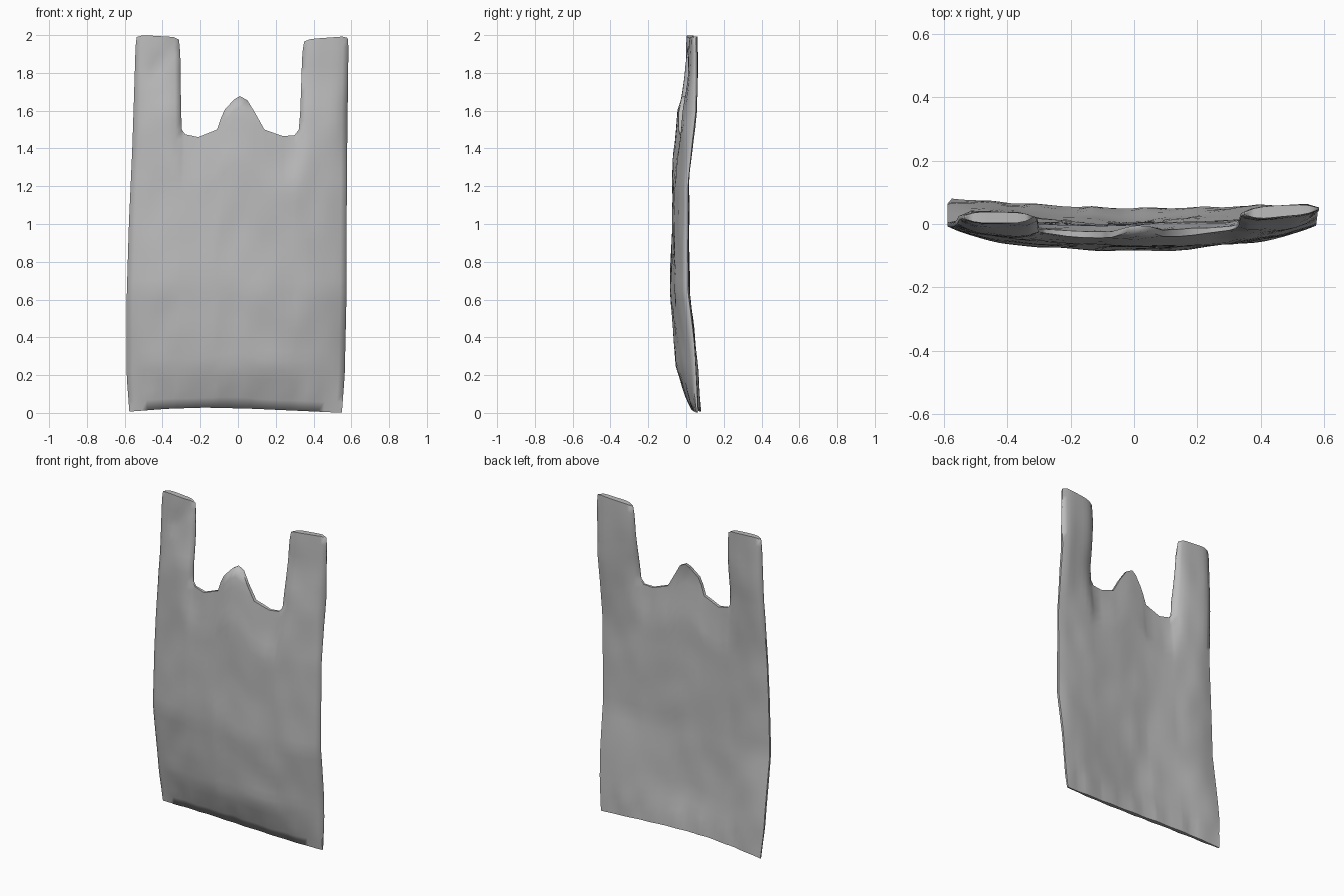
import bpy, bmesh, math
from mathutils import Vector, noise

if "Cube" in bpy.data.objects:
    bpy.data.objects.remove(bpy.data.objects["Cube"])


def curve(points, t):
    """Piecewise linear lookup in a list of (key, value)."""
    if t <= points[0][0]:
        return points[0][1]
    for (a, p), (b, q) in zip(points, points[1:]):
        if t <= b:
            return p + (q - p) * (t - a) / (b - a)
    return points[-1][1]


# Silhouette of the bag
LEFT = [(0, -.575), (.2, -.59), (.6, -.59), (1, -.578), (1.4, -.56), (1.7, -.55), (1.96, -.542), (2, -.535)]
RIGHT = [(0, .55), (.2, .565), (.6, .574), (1, .575), (1.4, .578), (1.96, .585), (2, .578)]
IN_LEFT = [(1.5, -.298), (1.6, -.302), (1.9, -.306), (2, -.315)]
IN_RIGHT = [(1.5, .322), (1.6, .33), (1.9, .34), (2, .355)]
NOTCH = [(-.298, 1.5), (-.28, 1.475), (-.21, 1.46), (-.16, 1.48), (-.11, 1.5), (-.09, 1.56), (-.07, 1.605),
         (-.02, 1.66), (.01, 1.677), (.05, 1.655), (.09, 1.59), (.14, 1.5), (.19, 1.482), (.24, 1.465),
         (.3, 1.47), (.322, 1.5)]
HEM = [(-.58, .005), (-.35, .022), (-.15, .028), (.1, .022), (.55, .002)]
HANDLE_TOP = [(-.54, 1.99), (-.52, 2.0), (-.33, 1.99), (-.3, 1.975), (.32, 1.965), (.36, 1.98), (.56, 1.993), (.58, 1.985)]
# Depth of the bag: centre line at the side edges and in the middle, half thickness
EDGE_Y = [(0, .068), (.25, .05), (.35, .04), (.5, .02), (.65, .0), (1.2, .0), (1.45, .018), (1.6, .032), (2, .034)]
MID_Y = [(0, .044), (.25, -.02), (.45, -.033), (.65, -.043), (1.2, -.035), (1.5, -.035), (1.6, -.033),
         (1.67, -.015), (1.8, .01), (2, .022)]
HALF = [(0, .008), (.1, .024), (.25, .036), (.65, .04), (1.2, .035), (1.5, .03), (1.75, .025), (2, .016)]

BODY_ROWS, HANDLE_ROWS, HANDLE_COLS = 28, 10, 8
L0, R0 = curve(LEFT, 1.5), curve(RIGHT, 1.5)
cols = [L0 + (NOTCH[0][0] - L0) * i / HANDLE_COLS for i in range(HANDLE_COLS)]
cols += [p[0] for p in NOTCH]
cols += [NOTCH[-1][0] + (R0 - NOTCH[-1][0]) * (i + 1) / HANDLE_COLS for i in range(HANDLE_COLS)]
LAST = len(cols) - 1


def is_handle(c):
    """Column segment c carries a handle."""
    return c < HANDLE_COLS or c >= LAST - HANDLE_COLS


def flat_position(c, r):
    """Position in the front plane of grid node (column, row)."""
    x0 = cols[c]
    f = (x0 - L0) / (R0 - L0)
    if r <= BODY_ROWS:
        low = curve(HEM, x0)
        z = low + (curve(NOTCH, x0) - low) * r / BODY_ROWS
        if z < 1.5:
            a, b = curve(LEFT, z), curve(RIGHT, z)
            return a + (b - a) * f, z
        return x0, z
    z = 1.5 + (curve(HANDLE_TOP, x0) - 1.5) * (r - BODY_ROWS) / HANDLE_ROWS
    if c <= HANDLE_COLS:
        a, b, g = curve(LEFT, z), curve(IN_LEFT, z), c / HANDLE_COLS
    else:
        a, b, g = curve(IN_RIGHT, z), curve(RIGHT, z), (c - LAST + HANDLE_COLS) / HANDLE_COLS
    return a + (b - a) * g, z


def depth(x, z, c, r, side):
    """Front (-1) or back (+1) surface with soft film wrinkles."""
    a, b = curve(LEFT, z), curve(RIGHT, z)
    u = min(1, abs((x - a) / (b - a) * 2 - 1))
    k = u ** 1.8
    y = curve(MID_Y, z) * (1 - k) + curve(EDGE_Y, z) * k
    # the bag twists slightly from hem to handles
    y += x / .58 * curve([(0, -.009), (.4, 0), (1.2, .004), (1.6, .014), (2, .014)], z)
    # lens-shaped section, each handle turning into its own flattened tube
    lens = 1 - .82 * u ** 6
    if c <= HANDLE_COLS or c >= LAST - HANDLE_COLS:
        g = min(c, LAST - c) / HANDLE_COLS
        tube = 1 - .75 * abs(2 * g - 1) ** 4
        lens += (tube - lens) * min(1, max(0, (z - 1.3) / .2))
    else:
        lens *= 1 - .65 * max(0, min(1, (r / BODY_ROWS - .82) / .18))
    half = curve(HALF, z) * lens
    # broad creases
    fade = min(1, z / .25) * min(1, half / .03)
    n = noise.noise(Vector((x * 3.2 + side * 7, side * 3.1, z * 2.2)))
    n2 = noise.noise(Vector((x * 8 + z * 2, 5 + side * 4, z * 4.5 - x * 3)))
    half += fade * (.008 * n + .007 * n2)
    # puckers above the hem
    hem = max(0, 1 - abs(z - .08) / .1)
    half += .008 * hem * abs(math.sin(x * 15 + side)) * math.sin(x * 37)
    # pulls hanging from both sides of the mouth
    for px in (-.27, .27):
        pull = math.exp(-((x - px) / .05) ** 2) * max(0, 1 - abs(z - 1.36) / .22)
        half -= .01 * pull
    return y + side * max(half, .004)


# Bag film: front and back panels joined along their shared outline
bm = bmesh.new()
nodes = {}


def node(side, c, r):
    if (side, c, r) not in nodes:
        x, z = flat_position(c, r)
        nodes[side, c, r] = bm.verts.new((x, depth(x, z, c, r, side), z))
    return nodes[side, c, r]


edge_use = {}
for c in range(LAST):
    for r in range(BODY_ROWS + (HANDLE_ROWS if is_handle(c) else 0)):
        ring = [(c, r), (c + 1, r), (c + 1, r + 1), (c, r + 1)]
        bm.faces.new([node(-1, *p) for p in ring])
        bm.faces.new([node(1, *p) for p in reversed(ring)])
        for a, b in zip(ring, ring[1:] + ring[:1]):
            if (b, a) in edge_use:
                del edge_use[b, a]
            else:
                edge_use[a, b] = True
for a, b in edge_use:
    bm.faces.new([node(-1, *b), node(-1, *a), node(1, *a), node(1, *b)])

# Diagonal fold on the left handle
a, d = Vector((-.46, 1.8)), Vector((.16, .18)).normalized()
for (side, c, r), v in nodes.items():
    p = Vector((v.co.x, v.co.z)) - a
    along, off = p.dot(d), p.x * d.y - p.y * d.x
    if side < 0 and 0 < along < .24 and abs(off) < .05:
        v.co.y += .01 * (1 - abs(off) / .05)

bmesh.ops.recalc_face_normals(bm, faces=bm.faces)
mesh = bpy.data.meshes.new("carrier_bag")
bm.to_mesh(mesh)
bm.free()
bag = bpy.data.objects.new("carrier_bag", mesh)
bpy.context.collection.objects.link(bag)

film = bpy.data.materials.new("grey_film")
film.diffuse_color = (.5, .5, .5, 1)
film.use_nodes = True
film.node_tree.nodes["Principled BSDF"].inputs["Base Color"].default_value = film.diffuse_color
mesh.materials.append(film)

bpy.context.view_layer.objects.active = bag
bag.select_set(True)
bpy.ops.object.shade_smooth_by_angle(angle=math.radians(75))
